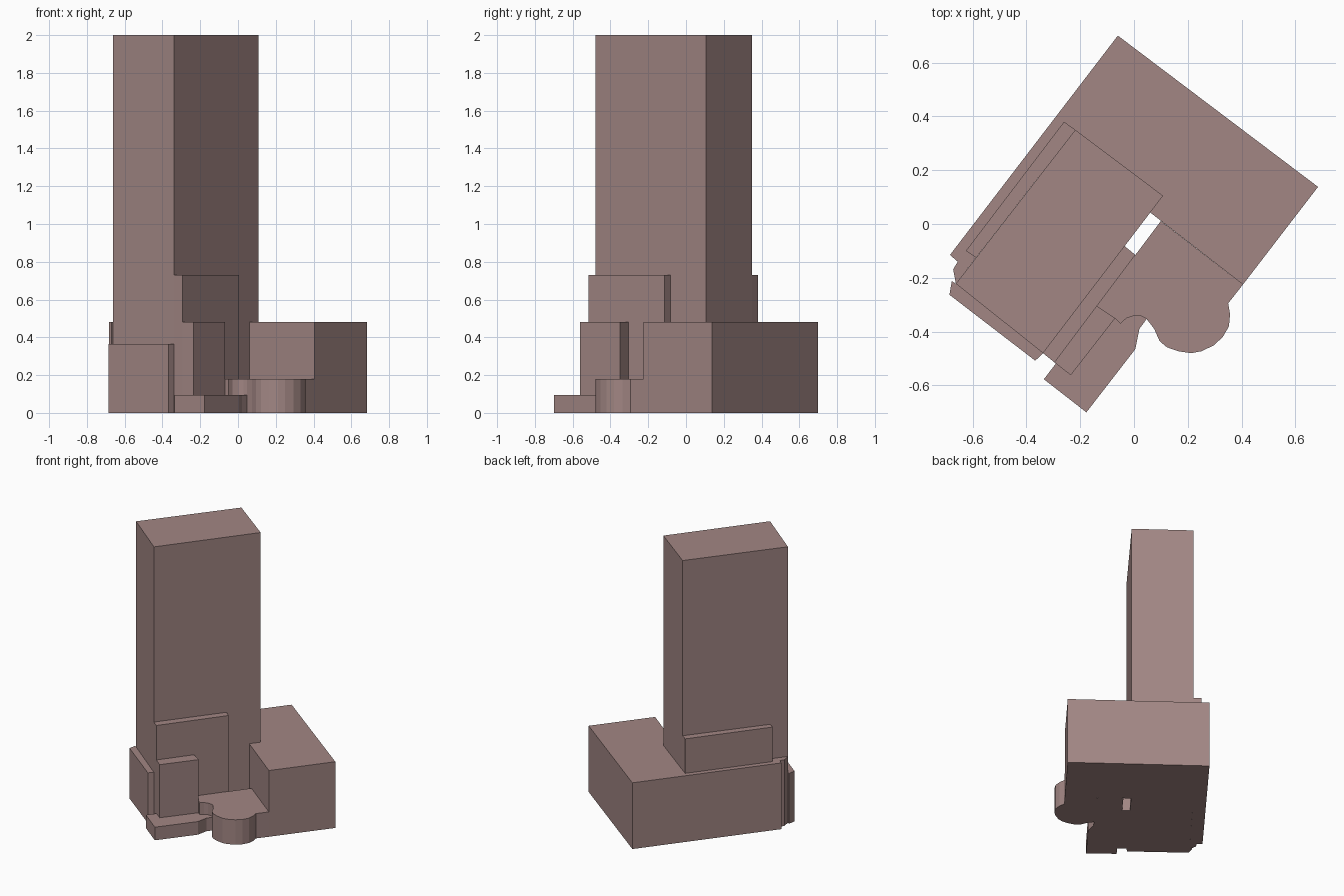
import bpy, bmesh

mat = bpy.data.materials.new("dusty_brown")
mat.diffuse_color = (0.36, 0.24, 0.23, 1)


def extrude_plan(name, plan, height):
    """Closed flat-faced block: a ground plan raised from z = 0."""
    bm = bmesh.new()
    base = bm.faces.new([bm.verts.new((x, y, 0)) for x, y in plan])
    top = bmesh.ops.extrude_face_region(bm, geom=[base], use_keep_orig=True)
    verts = [v for v in top["geom"] if isinstance(v, bmesh.types.BMVert)]
    bmesh.ops.translate(bm, verts=verts, vec=(0, 0, height))
    bmesh.ops.recalc_face_normals(bm, faces=bm.faces)
    mesh = bpy.data.meshes.new(name)
    bm.to_mesh(mesh)
    bm.free()
    mesh.materials.append(mat)
    obj = bpy.data.objects.new(name, mesh)
    bpy.context.collection.objects.link(obj)
    return obj


# Shared corners of the tower plan
left, near, right, far = (-0.662, -0.222), (-0.338, -0.48), (0.108, 0.105), (-0.218, 0.35)
# Concave edge between the low canopy and the entrance hall
notch = [(-0.07, -0.35), (-0.05, -0.37), (-0.028, -0.35), (0, -0.341),
         (0.03, -0.343), (0.047, -0.353)]

# High-rise
extrude_plan("tower", [left, near, right, far], 2.0)

# Slim slabs on both long sides of the tower
extrude_plan("back_slab", [far, (-0.26, 0.38), (-0.625, -0.10), (-0.587, -0.125)], 0.73)
extrude_plan("front_slab", [near, (-0.295, -0.515), (0.005, -0.115), (-0.035, -0.082)], 0.73)
extrude_plan("front_bay", [(-0.295, -0.515), (-0.235, -0.562), (-0.07, -0.35),
                           (-0.138, -0.305)], 0.48)

# Wide podium wrapping around the tower
extrude_plan("podium", [(-0.06, 0.70), (0.684, 0.138), (0.405, -0.225), (0.06, 0.043),
                        right, far, (-0.26, 0.38), (-0.625, -0.10), (-0.587, -0.125),
                        left, (-0.672, -0.168), (-0.655, -0.14), (-0.684, -0.115)], 0.48)

# Block on the narrow end of the tower
extrude_plan("end_block", [left, (-0.677, -0.212), (-0.686, -0.263),
                           (-0.367, -0.508), near], 0.365)

# Entrance hall with rounded drum
drum = [(0.075, -0.39), (0.095, -0.435), (0.122, -0.458), (0.165, -0.473), (0.213, -0.48),
        (0.25, -0.473), (0.295, -0.452), (0.33, -0.42), (0.353, -0.38), (0.357, -0.335),
        (0.35, -0.295)]
extrude_plan("entrance_hall", [(-0.138, -0.305)] + notch + drum +
             [(0.405, -0.225), (0.10, 0.011), (0.005, -0.115)], 0.18)

# Low entrance canopy
extrude_plan("entrance_canopy", [(-0.335, -0.577), (-0.177, -0.70), (0.005, -0.465),
                                 (0.02, -0.39)] + notch[::-1] +
             [(-0.235, -0.562), (-0.29, -0.518)], 0.095)
